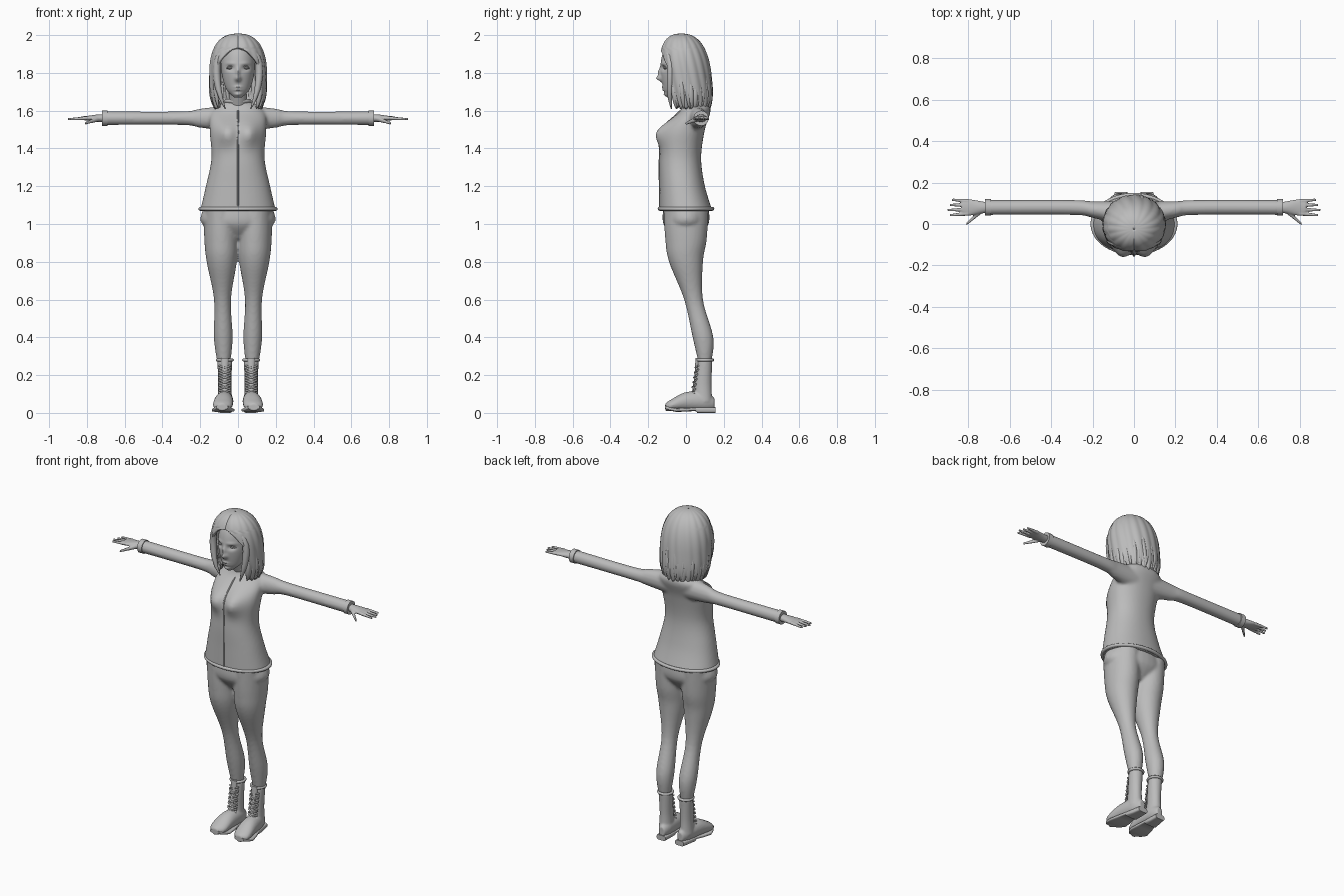
import bpy, bmesh, math, random
from mathutils import Vector
from math import sin, cos, pi, tau

random.seed(4)
if "Cube" in bpy.data.objects:
    bpy.data.objects.remove(bpy.data.objects["Cube"], do_unlink=True)

clay = bpy.data.materials.new("plain grey")
clay.use_nodes = True
grey = (0.5, 0.5, 0.5, 1)
clay.diffuse_color = grey
clay.node_tree.nodes["Principled BSDF"].inputs["Base Color"].default_value = grey
meshes = []
sides = {"left": 1, "right": -1}


def dense(rings, steps):
    """Catmull-Rom interpolation through a short list of rings."""
    rings = [ring if len(ring) == 4 else (*ring, ring[-1]) for ring in rings]
    padded = [rings[0], *rings, rings[-1]]
    result = []
    for before, start, end, after in zip(padded, padded[1:], padded[2:], padded[3:]):
        for step in range(steps):
            t = step / steps
            result.append([b + t / 2 * (c - a + t * (2 * a - 5 * b + 4 * c - d + t * (3 * b - a - 3 * c + d)))
                           for a, b, c, d in zip(before, start, end, after)])
    return result + [rings[-1]]


def loft(bm, rings, axis="z", side=1, base=0, slope=0, sharp=2, count=32, steps=6):
    """Closed skin over rings of: position, centre, radius, second radius.
    The other centre is base + slope * position."""
    loops = []
    for position, centre, radius, depth in dense(rings, steps):
        loop = []
        for i in range(count):
            c, d = cos(tau * i / count), sin(tau * i / count)
            u = base + slope * position + radius * math.copysign(abs(c) ** (2 / sharp), c)
            v = centre + depth * math.copysign(abs(d) ** (2 / sharp), d)
            x, y, z = {"x": (position, v, u), "y": (u, position, v), "z": (u, v, position)}[axis]
            loop.append(bm.verts.new((x * side, y, z)))
        loops.append(loop)
    for low, high in zip(loops, loops[1:]):
        for i in range(count):
            bm.faces.new((low[i - 1], low[i], high[i], high[i - 1]))
    bm.faces.new(loops[0])
    bm.faces.new(loops[-1])


def bump(bm, x, z, width, height, push):
    """Soft push of the front surface, the same on both sides."""
    for vert in bm.verts:
        if vert.co.y < 0:
            across, up = (abs(vert.co.x) - x) / width, (vert.co.z - z) / height
            vert.co.y += push * math.exp(-across * across - up * up)


def finish(name, bm, voxel=0, smoothing=4):
    bmesh.ops.recalc_face_normals(bm, faces=bm.faces)
    mesh = bpy.data.meshes.new(name)
    bm.to_mesh(mesh)
    bm.free()
    obj = bpy.data.objects.new(name, mesh)
    bpy.context.collection.objects.link(obj)
    mesh.materials.append(clay)
    if voxel:
        fuse = obj.modifiers.new("fuse", "REMESH")
        fuse.mode, fuse.voxel_size, fuse.use_smooth_shade = "VOXEL", voxel, True
        soften = obj.modifiers.new("soften", "SMOOTH")
        soften.iterations = smoothing
    meshes.append(obj)
    return obj


def part(name, rings, **options):
    bm = bmesh.new()
    loft(bm, rings, **options)
    return finish(name, bm)


def cord(name, lines, radius, closed=False):
    curve = bpy.data.curves.new(name, "CURVE")
    curve.dimensions, curve.bevel_depth, curve.use_fill_caps = "3D", radius, True
    for line in lines:
        spline = curve.splines.new("POLY")
        spline.points.add(len(line) - 1)
        spline.use_cyclic_u = closed
        for point, place in zip(spline.points, line):
            point.co = (*place, 1)
    curve.materials.append(clay)
    bpy.context.collection.objects.link(bpy.data.objects.new(name, curve))


def band(name, x, y, z, width, depth, radius):
    angles = [tau * i / 64 for i in range(64)]
    cord(name, [[(x + width * cos(a), y + depth * sin(a), z) for a in angles]], radius, closed=True)


# Jacket: body and sleeves fused into one skin
bm = bmesh.new()
loft(bm, [(1.07, 0, .2, .14), (1.2, -.02, .17, .12), (1.35, -.03, .14, .11),
          (1.5, -.01, .15, .11), (1.6, .05, .14, .08), (1.65, .05, .06)], count=64, sharp=2.2)
bump(bm, x=.06, z=1.48, width=.05, height=.06, push=-.04)
for side in sides.values():
    loft(bm, [(.05, .05, .07, .06), (.2, .07, .05, .04), (.3, .08, .036), (.71, .08, .036)],
         axis="x", side=side, base=1.56)
jacket = finish("jacket", bm, voxel=.009)
band("jacket_hem", 0, 0, 1.08, .2, .14, .01)
band("collar", 0, .045, 1.65, .06, .055, .012)

# Front seam follows the jacket surface
bpy.context.view_layer.update()
skin = jacket.evaluated_get(bpy.context.evaluated_depsgraph_get())
hits = [skin.ray_cast(Vector((0, -1, 1.08 + i / 50)), Vector((0, 1, 0))) for i in range(27)]
cord("front_seam", [[place for hit, place, normal, face in hits if hit]], .004)

# Trousers: hips and legs fused
bm = bmesh.new()
loft(bm, [(1.09, 0, .18, .12), (1, 0, .19, .12), (.92, 0, .03, .06)])
for side in sides.values():
    loft(bm, [(1.09, 0, .09, .12), (.92, 0, .09, .11), (.8, 0, .08, .09), (.6, .04, .045, .05),
              (.4, .09, .05, .055), (.27, .1, .035)], side=side, base=.07, slope=.02)
finish("trousers", bm, voxel=.009)

for label, side in sides.items():
    part(label + "_cuff", [(.69, .08, .04), (.72, .08, .04), (.72, .08, .03)],
         axis="x", side=side, base=1.56, steps=1)

    # Hand: palm, four fingers and a thumb
    bm = bmesh.new()
    loft(bm, [(.68, .08, .02), (.74, .08, .02, .03), (.8, .08, .012, .04), (.83, .08, .01, .03)],
         axis="x", side=side, base=1.56)
    for finger in range(4):
        spread, end = finger - 1.5, .9 - .01 * abs(finger - 1)
        loft(bm, [(.8, .08 + .02 * spread, .01), (end, .08 + .025 * spread, .006)],
             axis="x", side=side, base=1.6, slope=-.05, count=12)
    loft(bm, [(.73, .07, .015), (.81, 0, .007)], axis="x", side=side, base=1.8, slope=-.33, count=12)
    finish(label + "_hand", bm, voxel=.004, smoothing=2)

    # Boot: foot and shaft fused, then sole, rim, tongue and laces
    bm = bmesh.new()
    loft(bm, [(.15, .05, .02, .03), (.1, .06, .04, .05), (0, .06, .05), (-.08, .04, .05, .03),
              (-.11, .03, .02)], axis="y", side=side, base=.075, slope=-.08)
    loft(bm, [(.06, .09, .04, .05), (.15, .09, .035, .045), (.28, .1, .04)], side=side, base=.07)
    finish(label + "_boot", bm, voxel=.006)
    part(label + "_boot_sole", [(.155, .015, .03, .015), (.06, .015, .04, .015), (.05, .02, .04, .01),
                                (-.05, .015, .06, .01), (-.11, .03, .03, .01)],
         axis="y", side=side, base=.075, slope=-.08, sharp=4, steps=2)
    band(label + "_boot_rim", .07 * side, .1, .28, .04, .04, .008)
    part(label + "_boot_tongue", [(.1, .05, .02), (.2, .065, .02), (.29, .06, .02, .01)], side=side, base=.07)
    laces = []
    for row in range(6):
        for lean in (1, -1):
            laces.append([(side * .07 + lean * k * .03, .03 + .004 * row + .014 * abs(k),
                           .11 + .026 * row + .01 * k) for k in (-1, 0, 1)])
    cord(label + "_boot_laces", laces, .005)

# Neck and face
part("neck", [(1.6, .045, .05), (1.72, -.01, .045)])
bm = bmesh.new()
loft(bm, [(1.67, -.08, .02), (1.72, -.05, .065, .07), (1.83, -.025, .09, .11), (1.93, -.02, .075, .09),
          (1.98, -.02, .01)], count=128, steps=16)
bump(bm, x=0, z=1.77, width=.015, height=.014, push=-.025)
bump(bm, x=0, z=1.8, width=.01, height=.025, push=-.014)
for lip in (1.71, 1.724):
    bump(bm, x=0, z=lip, width=.02, height=.006, push=-.008)
bump(bm, x=0, z=1.685, width=.02, height=.01, push=-.01)
bump(bm, x=.04, z=1.825, width=.02, height=.013, push=.014)
bump(bm, x=.04, z=1.85, width=.025, height=.008, push=-.005)
finish("head", bm)
for label, side in sides.items():
    part(label + "_eye", [(1.815, -.1, .005), (1.825, -.1, .02), (1.835, -.1, .005)], side=side, base=.04)
    lid = [(side * (.04 + k * .01), -.12 + .003 * k * k, 1.836 - .003 * k * k) for k in range(-2, 3)]
    cord(label + "_eyelid", [lid], .003)


# Hair shape: domed crown, slightly tucked ends
def crown(row):
    """Height and roundness of a hair row, counted from the ends up."""
    z = 1.61 + .39 * sin(pi / 2 * row / rows)
    u = (z - 1.78) / .22
    return z, max(1 - u ** 2.5, 0) ** .4 if u > 0 else 1 + .4 * u ** 3


def hair_point(row, angle, grow=1):
    z, size = crown(row)
    size = max(size, .01) * grow
    return Vector((.144 * size * sin(angle), .175 - z / 10 - .13 * size * cos(angle), z))


rows, columns = 44, 120
bm = bmesh.new()
grid = []
for row in range(rows + 1):
    z = crown(row)[0]
    opening = max(min((1.93 - z) / .13, 1), 0) ** .5
    ends = max(0, (1.75 - z) / .14)
    line = []
    for i in range(columns + 1):
        angle = opening + (tau - 2 * opening) * i / columns
        parting = math.exp(-(min(angle, tau - angle) / .13) ** 2)
        waves = .014 * sin(angle * 17 + z * 14) + .01 * ends * sin(angle * 31)
        point = hair_point(row, angle, 1 + waves - .07 * parting)
        point.z += .03 * (ends * sin(angle * 13)) ** 2
        line.append(bm.verts.new(point))
    grid.append(line)
for low, high in zip(grid, grid[1:]):
    for i in range(columns):
        bm.faces.new((low[i], low[i + 1], high[i + 1], high[i]))
shell = finish("hair_shell", bm).modifiers.new("thickness", "SOLIDIFY")
shell.thickness, shell.offset = .016, 0


def lock(bm, top, thick, path):
    """Pointed lock from a row down to the ends; path gives its angle."""
    rings = []
    for k in range(9):
        t = k / 8
        point = hair_point(top * (1 - t), path(t), .97 + .07 * t ** 3)
        radius = thick * sin(pi * (.04 + .94 * t)) ** .7
        rings.append((point, radius))
    start = len(bm.verts)
    loops = [[bm.verts.new(p + Vector((r * cos(tau * i / 10), r * sin(tau * i / 10), 0)))
              for i in range(10)] for p, r in rings]
    for high, low in zip(loops, loops[1:]):
        for i in range(10):
            bm.faces.new((low[i - 1], low[i], high[i], high[i - 1]))
    bm.faces.new(loops[0])
    bm.faces.new(loops[-1])


# Locks around the shell and two sweeping down beside the face
bm = bmesh.new()
for i in range(24):
    angle, sway = 1 + (tau - 2) * i / 23, random.uniform(-.12, .12)
    lock(bm, random.randint(10, 18), random.uniform(.011, .017), lambda t: angle + sway * t * t)
for side in sides.values():
    lock(bm, 30, .02, lambda t: side * (.2 + .75 * sin(2.6 * t ** .6)))
finish("hair_locks", bm)

# Smooth shading with crisp creases
bpy.ops.object.select_all(action="DESELECT")
for obj in meshes:
    obj.select_set(True)
bpy.context.view_layer.objects.active = jacket
bpy.ops.object.shade_smooth_by_angle(angle=pi / 4)
